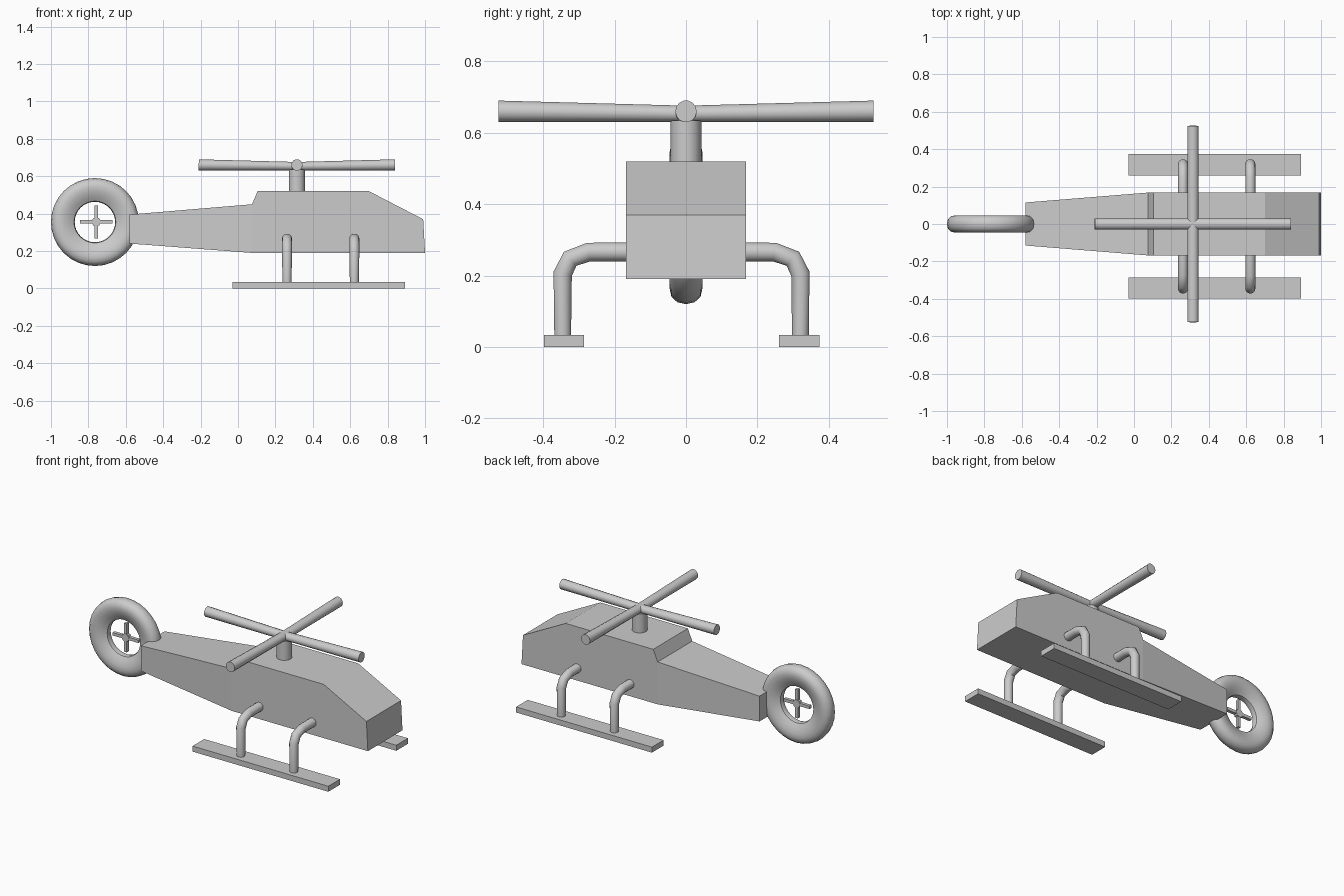
import bpy, bmesh, math
from mathutils import Vector

if "Cube" in bpy.data.objects:
    bpy.data.objects.remove(bpy.data.objects["Cube"])

grey = bpy.data.materials.new("light grey")
grey.diffuse_color = (0.6, 0.6, 0.6, 1)
grey.use_nodes = True
grey.node_tree.nodes["Principled BSDF"].inputs["Base Color"].default_value = grey.diffuse_color


def finish(name, bm, smooth=False):
    bmesh.ops.recalc_face_normals(bm, faces=bm.faces[:])
    me = bpy.data.meshes.new(name)
    bm.to_mesh(me)
    bm.free()
    me.materials.append(grey)
    ob = bpy.data.objects.new(name, me)
    bpy.context.collection.objects.link(ob)
    if smooth:
        bpy.ops.object.select_all(action='DESELECT')
        ob.select_set(True)
        bpy.context.view_layer.objects.active = ob
        bpy.ops.object.shade_smooth_by_angle(angle=math.radians(40))
    return ob


def tube(name, points, side, radii, sides=14):
    """Tube along points; radii holds (side radius, other radius) per point."""
    bm = bmesh.new()
    pts = [Vector(p) for p in points]
    side = Vector(side)
    rings = []
    for i, p in enumerate(pts):
        t = Vector()
        if i > 0:
            t += (p - pts[i - 1]).normalized()
        if i < len(pts) - 1:
            t += (pts[i + 1] - p).normalized()
        other = t.normalized().cross(side).normalized()
        ra, rb = radii[i]
        rings.append([bm.verts.new(p + side * ra * math.cos(k * math.tau / sides)
                                   + other * rb * math.sin(k * math.tau / sides))
                      for k in range(sides)])
    for a, b in zip(rings, rings[1:]):
        for k in range(sides):
            j = (k + 1) % sides
            bm.faces.new((a[k], a[j], b[j], b[k]))
    bm.faces.new(rings[0])
    bm.faces.new(rings[-1])
    return finish(name, bm, True)


def box(name, lo, hi):
    bm = bmesh.new()
    bmesh.ops.create_cube(bm, size=1)
    for v in bm.verts:
        v.co = [(lo[i] + hi[i]) / 2 + v.co[i] * (hi[i] - lo[i]) for i in range(3)]
    return finish(name, bm)


# Fuselage: side profile, narrowing along the tail
profile = [(-0.58, 0.24), (0.075, 0.19), (1.0, 0.19), (0.99, 0.37),
           (0.70, 0.52), (0.105, 0.52), (0.075, 0.45), (-0.58, 0.395)]
bm = bmesh.new()
halves = []
for s in (-1, 1):
    vs = [bm.verts.new((x, s * (0.115 if x < 0 else 0.168), z)) for x, z in profile]
    bm.faces.new([vs[i] for i in (0, 1, 6, 7)])
    bm.faces.new(vs[1:7])
    halves.append(vs)
for i in range(8):
    j = (i + 1) % 8
    bm.faces.new((halves[0][i], halves[0][j], halves[1][j], halves[1][i]))
finish("fuselage", bm)

# Skids and bent legs
MID = -0.0125
for s, label in ((-1, "right"), (1, "left")):
    ys = sorted((MID + s * 0.273, MID + s * 0.386))
    box(label + "_skid", (-0.03, ys[0], 0), (0.893, ys[1], 0.034))
    path = [(0.12, 0.266), (0.26, 0.266), (0.312, 0.247), (0.333, 0.205), (0.333, 0.03)]
    for x, pos in ((0.262, "rear"), (0.622, "front")):
        tube(f"{label}_{pos}_leg", [(x, MID + s * y, z) for y, z in path],
             (1, 0, 0), [(0.027, 0.027)] * 4 + [(0.024, 0.024)])

# Rotor mast and four blades, thinner toward the hub
CX = 0.315
tube("rotor_mast", [(CX, 0, 0.5), (CX, 0, 0.635)], (1, 0, 0), [(0.043, 0.043)] * 2, 20)
for i in range(4):
    dx, dy = ((1, 0), (0, 1), (-1, 0), (0, -1))[i]
    tube(f"rotor_blade_{i + 1}",
         [(CX - dx * 0.02, -dy * 0.02, 0.653), (CX + dx * 0.525, dy * 0.525, 0.66)],
         (-dy, dx, 0), [(0.03, 0.023), (0.03, 0.031)])

# Tail ring: rounded section spun about the y axis
section = [(0.108, 0.0), (0.112, 0.017), (0.135, 0.031), (0.165, 0.043), (0.19, 0.046),
           (0.214, 0.041), (0.23, 0.024), (0.235, 0.0)]
section += [(r, -y) for r, y in section[-2:0:-1]]
SEG = 32
bm = bmesh.new()
rings = [[bm.verts.new((-0.765 + r * math.cos(k * math.tau / SEG), y,
                        0.355 + r * math.sin(k * math.tau / SEG)))
          for r, y in section] for k in range(SEG)]
n = len(section)
for k in range(SEG):
    a, b = rings[k], rings[(k + 1) % SEG]
    for i in range(n):
        j = (i + 1) % n
        bm.faces.new((a[i], a[j], b[j], b[i]))
finish("tail_ring", bm, True)

# Tail fan: small hub with crossed bars
FX, FZ = -0.758, 0.356
tube("tail_fan_hub", [(FX, -0.012, FZ), (FX, 0.012, FZ)], (1, 0, 0), [(0.025, 0.025)] * 2, 8)
box("tail_fan_bar_flat", (FX - 0.088, -0.01, FZ - 0.009), (FX + 0.088, 0.01, FZ + 0.009))
box("tail_fan_bar_upright", (FX - 0.009, -0.01, FZ - 0.088), (FX + 0.009, 0.01, FZ + 0.088))
